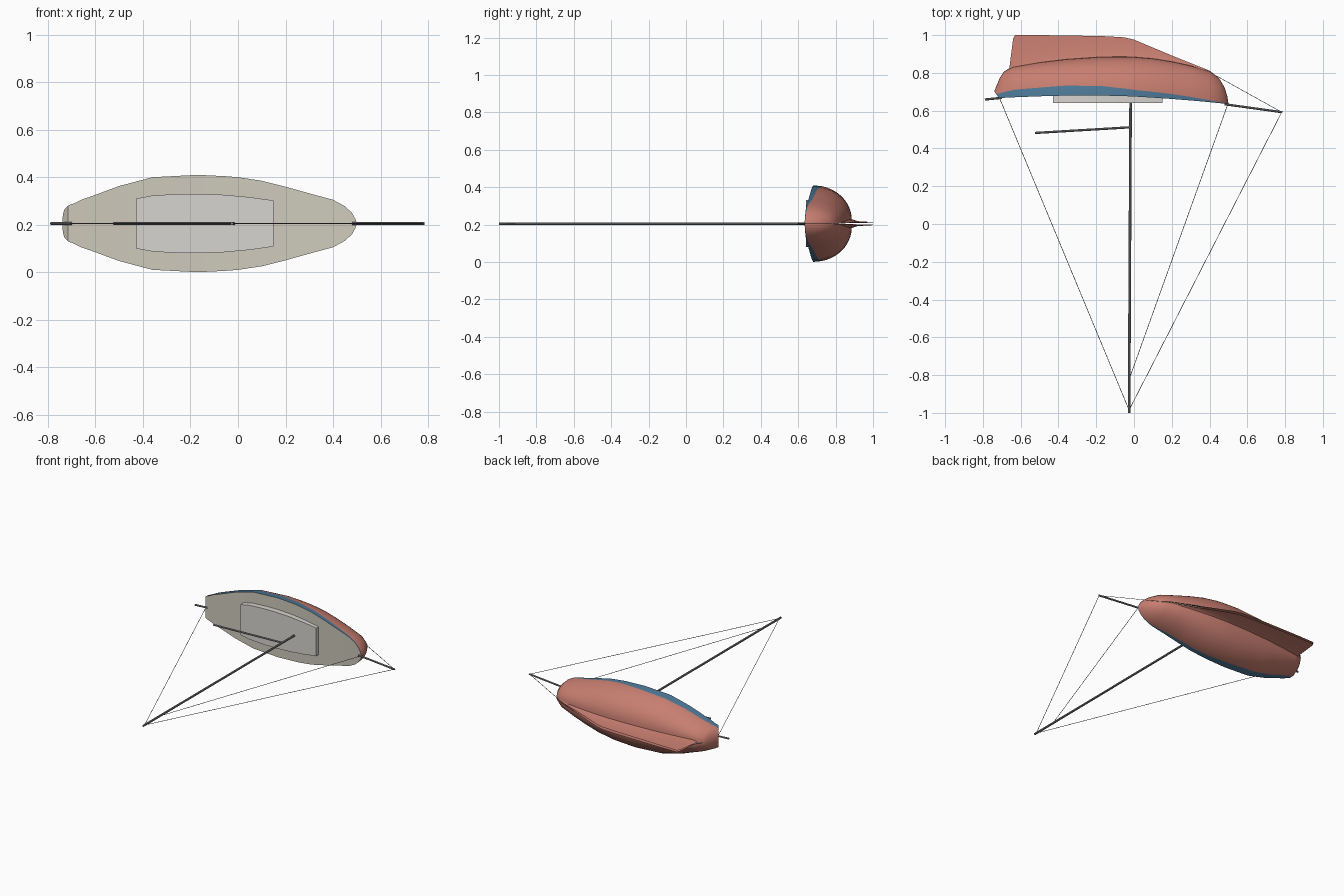
import bpy, bmesh, math
from mathutils import Vector

if "Cube" in bpy.data.objects:
    bpy.data.objects.remove(bpy.data.objects["Cube"])

ZC = 0.205  # centre plane of the boat, which lies on its side (keel +y, mast -y)


def material(name, rgb):
    m = bpy.data.materials.new(name)
    m.diffuse_color = (*rgb, 1)
    m.use_nodes = True
    m.node_tree.nodes["Principled BSDF"].inputs["Base Color"].default_value = m.diffuse_color
    return m


RED = material("bottom_red", (0.58, 0.21, 0.165))
BLUE = material("stripe_blue", (0.075, 0.19, 0.31))
CREAM = material("deck_cream", (0.62, 0.59, 0.50))
PALE = material("cabin_pale", (0.68, 0.66, 0.63))
SPAR = material("spar_grey", (0.25, 0.25, 0.26))


def finish(bm, name, mats, weld=True):
    if weld:
        bmesh.ops.remove_doubles(bm, verts=bm.verts, dist=0.0004)
    bmesh.ops.recalc_face_normals(bm, faces=bm.faces)
    me = bpy.data.meshes.new(name)
    bm.to_mesh(me)
    bm.free()
    ob = bpy.data.objects.new(name, me)
    bpy.context.collection.objects.link(ob)
    for m in mats:
        me.materials.append(m)
    bpy.context.view_layer.objects.active = ob
    bpy.ops.object.select_all(action='DESELECT')
    ob.select_set(True)
    bpy.ops.object.shade_smooth_by_angle(angle=math.radians(35))
    return ob


# Hull stations: x, half beam, sheer y, stripe y, bilge y, keel y, keel root half width
KEYS = [
    (-.715, .075, .667, .688, .702, .702, 0),
    (-.710, .078, .667, .692, .775, .775, 0),
    (-.690, .085, .668, .698, .805, .805, 0),
    (-.660, .100, .670, .705, .820, .825, .004),
    (-.640, .107, .670, .709, .830, .980, .014),
    (-.630, .110, .671, .711, .832, 1.00, .016),
    (-.500, .158, .676, .722, .855, 1.00, .020),
    (-.360, .195, .680, .733, .872, .998, .022),
    (-.170, .205, .680, .730, .885, .995, .024),
    (-.050, .199, .677, .717, .886, .988, .024),
    (.000, .195, .675, .710, .884, .976, .023),
    (.100, .180, .669, .700, .876, .934, .021),
    (.200, .155, .662, .688, .860, .892, .017),
    (.300, .127, .654, .673, .838, .852, .010),
    (.400, .100, .645, .655, .808, .812, .003),
    (.450, .073, .640, .646, .773, .773, 0),
    (.480, .045, .637, .641, .722, .722, 0),
    (.495, .018, .635, .637, .672, .672, 0),
    (.500, .000, .634, .635, .637, .637, 0),
]


def section(key, side):
    x, b, ys, yb, yc, yk, w = key
    a0 = math.asin((yb - ys) / (yc - ys))
    angles = [0] + [a0 + (math.pi / 2 - a0) * i / 11 for i in range(12)]
    pts = [(w + (b - w) * math.cos(a), ys + (yc - ys) * math.sin(a)) for a in angles]
    pts += [(w * .55, yc + (yk - yc) * .3), (w * .35, yk)]
    rake = .025 if key is KEYS[0] else 0  # raked transom
    return [(x - rake * (y - ys) / (yc - ys), y, ZC + side * h) for h, y in pts]


# Hull and long keel, lofted on both sides
bm = bmesh.new()
for side in (1, -1):
    rows = [[bm.verts.new(p) for p in section(k, side)] for k in KEYS]
    for r0, r1 in zip(rows, rows[1:]):
        for i in range(len(r0) - 1):
            f = bm.faces.new((r0[i], r0[i + 1], r1[i + 1], r1[i]))
            f.material_index = 1 if i == 0 else 0
finish(bm, "hull_and_keel", [RED, BLUE])

# Deck
bm = bmesh.new()
edge = [[bm.verts.new((k[0], k[2], ZC + s * k[1])) for s in (1, -1)] for k in KEYS]
for (a, b), (c, d) in zip(edge, edge[1:]):
    bm.faces.new((a, b, d, c))
finish(bm, "deck", [CREAM])

# Transom
bm = bmesh.new()
loop = section(KEYS[0], 1)[:-3] + section(KEYS[0], -1)[-4::-1]
bm.faces.new([bm.verts.new(p) for p in loop])
finish(bm, "transom", [CREAM])

# Cabin: curved sides, flat roof
bm = bmesh.new()
plan = [(-.43, .105), (-.36, .118), (-.26, .124), (-.17, .125), (-.06, .121), (.05, .111), (.15, .097)]
outline = [(x, ZC + h) for x, h in plan] + [(x, ZC - h) for x, h in reversed(plan)]
roof = bm.faces.new([bm.verts.new((x, .641, z)) for x, z in outline])
ext = bmesh.ops.extrude_face_region(bm, geom=[roof], use_keep_orig=True)
for v in ext["geom"]:
    if isinstance(v, bmesh.types.BMVert):
        v.co.y = .682
finish(bm, "cabin", [PALE])


# Spars and rigging: thin rods between two points of the centre plane
def rod(name, p, q, r, sides=8):
    a, b = Vector((*p, ZC)), Vector((*q, ZC))
    bm = bmesh.new()
    bmesh.ops.create_cone(bm, cap_ends=True, segments=sides, radius1=r, radius2=r,
                          depth=(b - a).length)
    bm.transform(Vector((0, 0, 1)).rotation_difference(b - a).to_matrix().to_4x4())
    bmesh.ops.translate(bm, verts=bm.verts, vec=(a + b) / 2)
    finish(bm, name, [SPAR], weld=False)


rod("mast", (-.018, .645), (-.026, -1), .007)
rod("boom", (-.02, .512), (-.525, .482), .006)
rod("bowsprit", (.48, .634), (.785, .592), .006)
rod("stern_spar", (-.70, .668), (-.79, .659), .006)

HEAD, TIP = (-.026, -.985), (.782, .592)
rod("backstay", HEAD, (-.712, .667), .0016, 6)
rod("forestay", HEAD, TIP, .0016, 6)
rod("inner_forestay", (-.025, -.82), (.497, .635), .0016, 6)
rod("bobstay", TIP, (.42, .793), .0016, 6)
